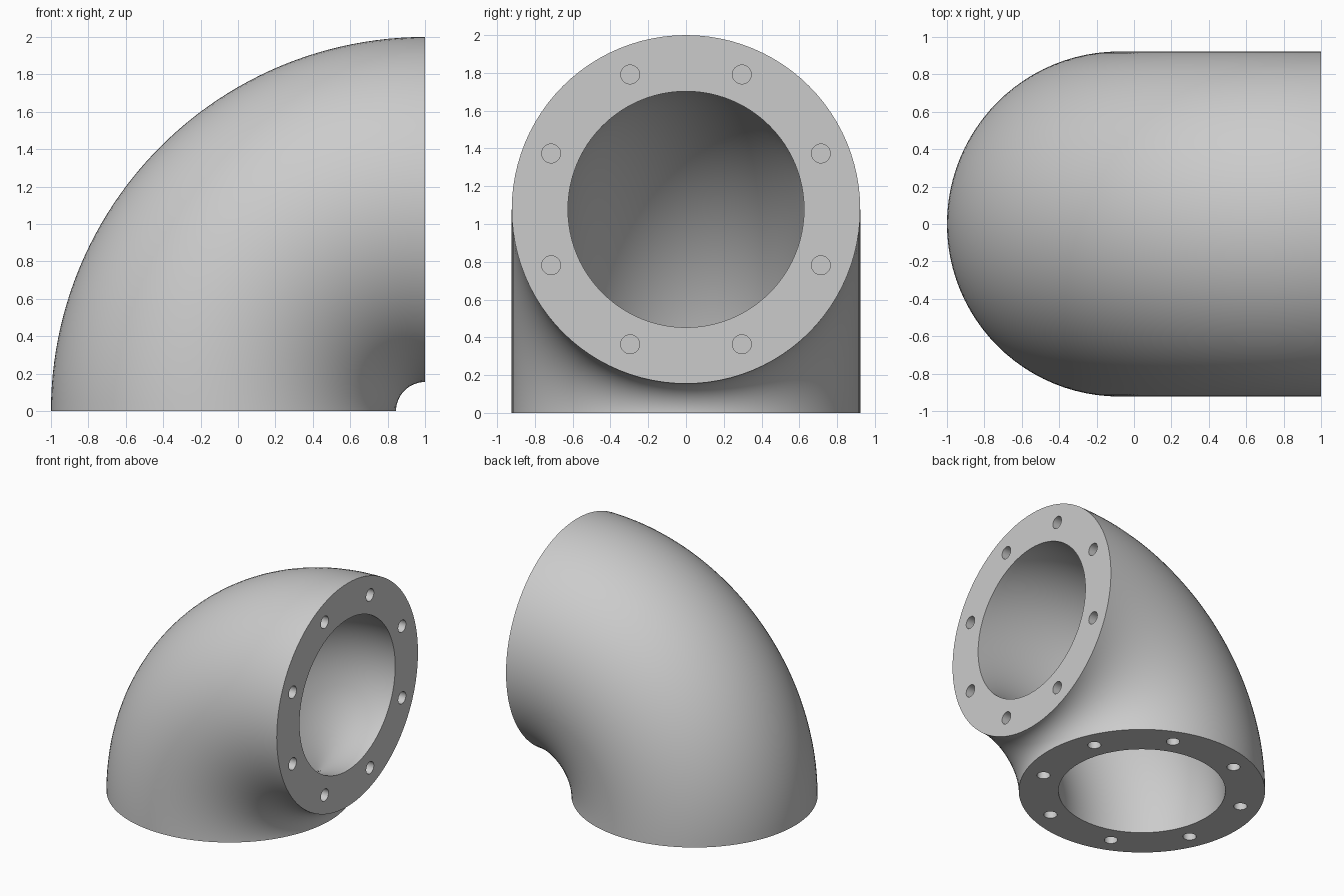
import bpy
import bmesh
import math
from mathutils import Matrix, Vector

BEND, OUTER, BORE = 1.0775, 0.9225, 0.625   # bend, outside and bore radii
SIDES, STEPS = 96, 48                       # around the pipe, along the bend
BOLTS, BOLT_CIRCLE, BOLT_R, DEPTH = 8, 0.773, 0.05, 0.2

cube = bpy.data.objects.get("Cube")
if cube:
    bpy.data.objects.remove(cube, do_unlink=True)

grey = bpy.data.materials.new("light_grey")
grey.use_nodes = True
colour = (0.6, 0.6, 0.6, 1)
grey.diffuse_color = colour
grey.node_tree.nodes["Principled BSDF"].inputs["Base Color"].default_value = colour


def make_object(name, bm):
    bmesh.ops.recalc_face_normals(bm, faces=bm.faces)
    mesh = bpy.data.meshes.new(name)
    bm.to_mesh(mesh)
    bm.free()
    mesh.materials.append(grey)
    obj = bpy.data.objects.new(name, mesh)
    bpy.context.collection.objects.link(obj)
    return obj


def ring(bm, radius, turn):
    """Circle of vertices swung about the bend axis."""
    verts = []
    for i in range(SIDES):
        a = math.tau * i / SIDES
        rho = BEND + radius * math.cos(a)
        verts.append(bm.verts.new((1 - rho * math.cos(turn), radius * math.sin(a),
                                   rho * math.sin(turn))))
    return verts


def bridge(bm, a, b):
    for i in range(SIDES):
        j = (i + 1) % SIDES
        bm.faces.new((a[i], a[j], b[j], b[i]))


# Elbow: outer skin, bore and the two flat end faces
bm = bmesh.new()
turns = [math.pi / 2 * s / STEPS for s in range(STEPS + 1)]
skin = [ring(bm, OUTER, t) for t in turns]
bore = [ring(bm, BORE, t) for t in turns]
for shell in (skin, bore):
    for a, b in zip(shell, shell[1:]):
        bridge(bm, a, b)
for end in (0, -1):
    bridge(bm, skin[end], bore[end])
elbow = make_object("pipe_elbow", bm)

# Blind bolt holes in both end faces
bm = bmesh.new()
to_side = Matrix.Translation((1, 0, BEND)) @ Matrix.Rotation(math.pi / 2, 4, "Y")
to_base = Matrix.Translation((1 - BEND, 0, 0))
for place in (to_side, to_base):
    for i in range(BOLTS):
        a = math.tau * (i + 0.5) / BOLTS
        spot = Vector((BOLT_CIRCLE * math.cos(a), BOLT_CIRCLE * math.sin(a), 0))
        bmesh.ops.create_cone(bm, cap_ends=True, segments=32, radius1=BOLT_R,
                              radius2=BOLT_R, depth=2 * DEPTH,
                              matrix=place @ Matrix.Translation(spot))
cutter = make_object("bolt_hole_cutter", bm)
cutter.hide_render = True

cut = elbow.modifiers.new("bolt_holes", "BOOLEAN")
cut.operation = "DIFFERENCE"
cut.solver = "EXACT"
cut.object = cutter
bpy.ops.object.select_all(action="DESELECT")
bpy.context.view_layer.objects.active = elbow
elbow.select_set(True)
bpy.ops.object.modifier_apply(modifier=cut.name)
bpy.data.objects.remove(cutter, do_unlink=True)
bpy.ops.object.shade_smooth_by_angle(angle=math.radians(30))
